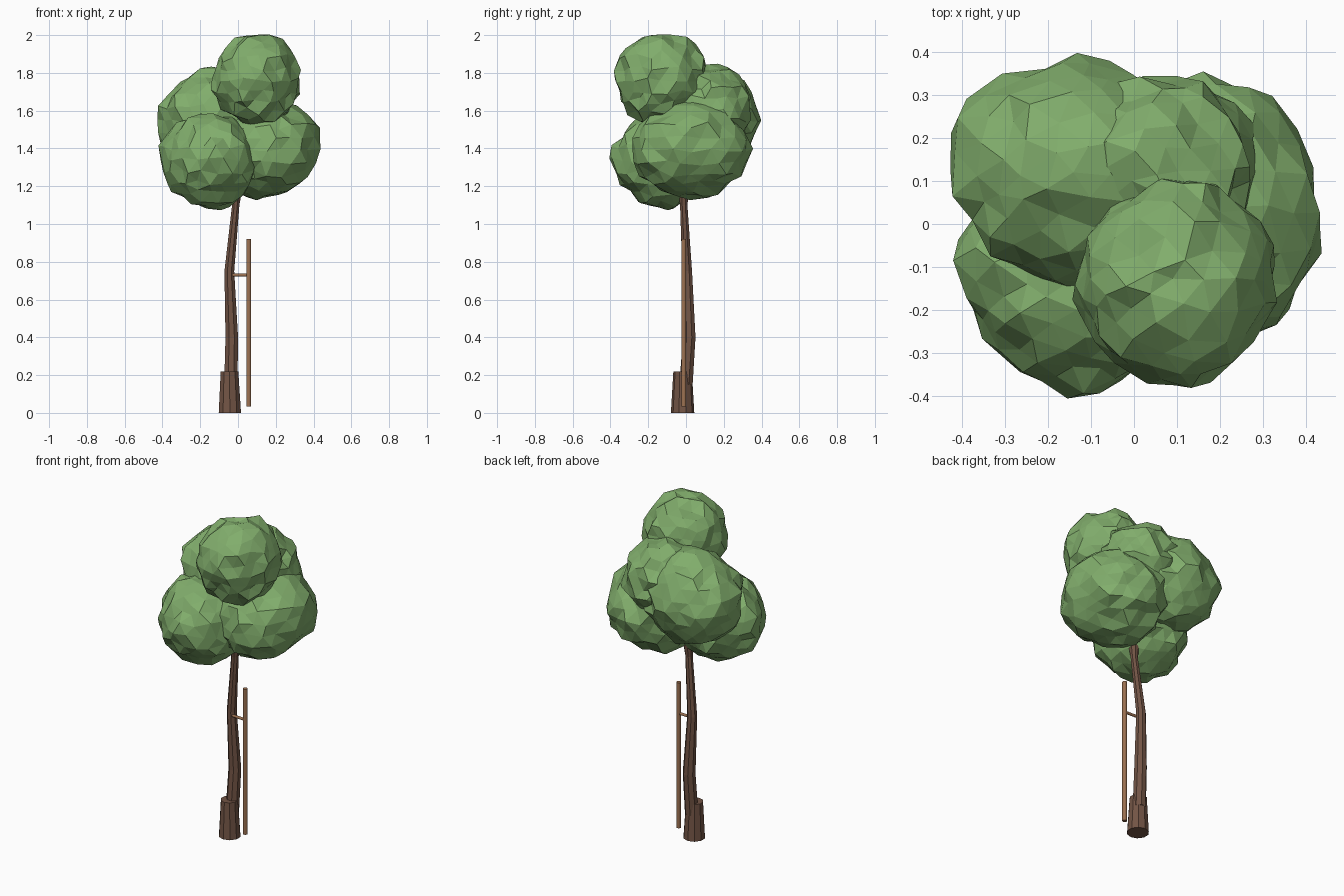
import bpy, bmesh, math, random
from mathutils import Vector

if "Cube" in bpy.data.objects:
    bpy.data.objects.remove(bpy.data.objects["Cube"], do_unlink=True)
random.seed(4)


def material(name, color):
    m = bpy.data.materials.new(name)
    m.use_nodes = True
    m.diffuse_color = (*color, 1)
    m.node_tree.nodes["Principled BSDF"].inputs["Base Color"].default_value = (*color, 1)
    return m


leaf = material("leaf green", (0.22, 0.42, 0.15))
bark = material("bark brown", (0.17, 0.09, 0.06))
wood = material("stake wood", (0.34, 0.17, 0.085))


def make_object(name, bm, mat):
    bmesh.ops.recalc_face_normals(bm, faces=bm.faces)
    mesh = bpy.data.meshes.new(name)
    bm.to_mesh(mesh)
    bm.free()
    mesh.materials.append(mat)
    obj = bpy.data.objects.new(name, mesh)
    bpy.context.collection.objects.link(obj)


def tube(name, stations, sides, mat, upright=True):
    """Loft polygon rings through (x, y, z, radius) stations."""
    bm = bmesh.new()
    up = Vector((0, 0, 1))
    axis = Vector(stations[-1][:3]) - Vector(stations[0][:3])
    turn = up.rotation_difference(up if upright else axis)
    rings = []
    for x, y, z, r in stations:
        ring = []
        for i in range(sides):
            a = 2 * math.pi * (i + 0.5) / sides
            ring.append(bm.verts.new(Vector((x, y, z)) + turn @ Vector((r * math.cos(a), r * math.sin(a), 0))))
        rings.append(ring)
    for low, high in zip(rings, rings[1:]):
        for i in range(sides):
            j = (i + 1) % sides
            bm.faces.new((low[i], low[j], high[j], high[i]))
    bm.faces.new(rings[0][::-1])
    bm.faces.new(rings[-1])
    make_object(name, bm, mat)


def leaf_clump(name, center, size, bumps):
    """Faceted ball, rough all over, with bumps given as (direction, height)."""
    bm = bmesh.new()
    bmesh.ops.create_icosphere(bm, subdivisions=3, radius=1)
    for v in bm.verts:
        n = v.co.normalized()
        r = 0.965 + random.uniform(-0.055, 0.055)
        for direction, height in bumps:
            r += height * max(0, n.dot(Vector(direction).normalized())) ** 6
        slide = Vector([random.uniform(-0.05, 0.05) for _ in range(3)])
        p = n * r + slide
        v.co = Vector(center) + Vector([p[k] * size[k] for k in range(3)])
    make_object(name, bm, leaf)


# Trunk with a stepped, wider foot and a flared top
tube("trunk_foot", [(-0.043, -0.018, 0, 0.062), (-0.045, -0.018, 0.22, 0.049)], 10, bark)
tube("trunk", [(-0.038, 0.0, 0.15, 0.038), (-0.033, 0.017, 0.4, 0.036), (-0.046, 0.006, 0.75, 0.028),
               (-0.012, -0.012, 1.1, 0.021), (-0.008, -0.012, 1.17, 0.03)], 8, bark)

# Branches spreading into the crown
for name, tip in (("left_branch", (0.13, 0.04, 1.4)), ("right_branch", (-0.13, -0.12, 1.34)),
                  ("back_branch", (-0.08, 0.1, 1.5)), ("top_branch", (0.06, -0.08, 1.65))):
    tube(name, [(-0.008, -0.012, 1.15, 0.018), (*tip, 0.012)], 6, bark, upright=False)

# Support stake and its tie
tube("stake", [(0.057, -0.012, 0.035, 0.0135), (0.057, -0.012, 0.92, 0.0135)], 12, wood)
tube("stake_tie", [(-0.04, -0.008, 0.73, 0.008), (0.057, -0.012, 0.73, 0.008)], 12, wood, upright=False)

# Crown clumps
leaf_clump("top_clump", (0.095, -0.135, 1.762), (0.24, 0.245, 0.24),
           [((0.4, -0.3, 1), 0.08), ((0.2, 1, 0.8), 0.06), ((-0.1, -1, 0.2), 0.05), ((0.2, -0.4, -1), 0.05)])
leaf_clump("front_right_clump", (-0.15, -0.13, 1.34), (0.26, 0.26, 0.26),
           [((-1, -1, 0), -0.09), ((-1, 0.2, 0.1), 0.05), ((0.3, 0.5, -1), 0.08), ((0.4, -1, 0.2), 0.04)])
leaf_clump("left_clump", (0.155, 0.03, 1.39), (0.265, 0.315, 0.255),
           [((1, -0.8, 0), 0.08), ((0.7, -0.05, 0.75), 0.17), ((1, 0.9, 0), 0.05), ((-0.6, 0, -1), 0.08)])
leaf_clump("back_right_clump", (-0.135, 0.12, 1.55), (0.285, 0.27, 0.28),
           [((-1, 1, 0), 0.04), ((0.3, 0.2, 1), 0.04), ((-0.7, 0, 1), -0.05), ((-1, 0.2, 0), 0.05)])
leaf_clump("back_clump", (0.055, 0.125, 1.61), (0.24, 0.225, 0.23),
           [((0.6, 1, 0), 0.06), ((-0.2, 0.3, 1), 0.08)])
